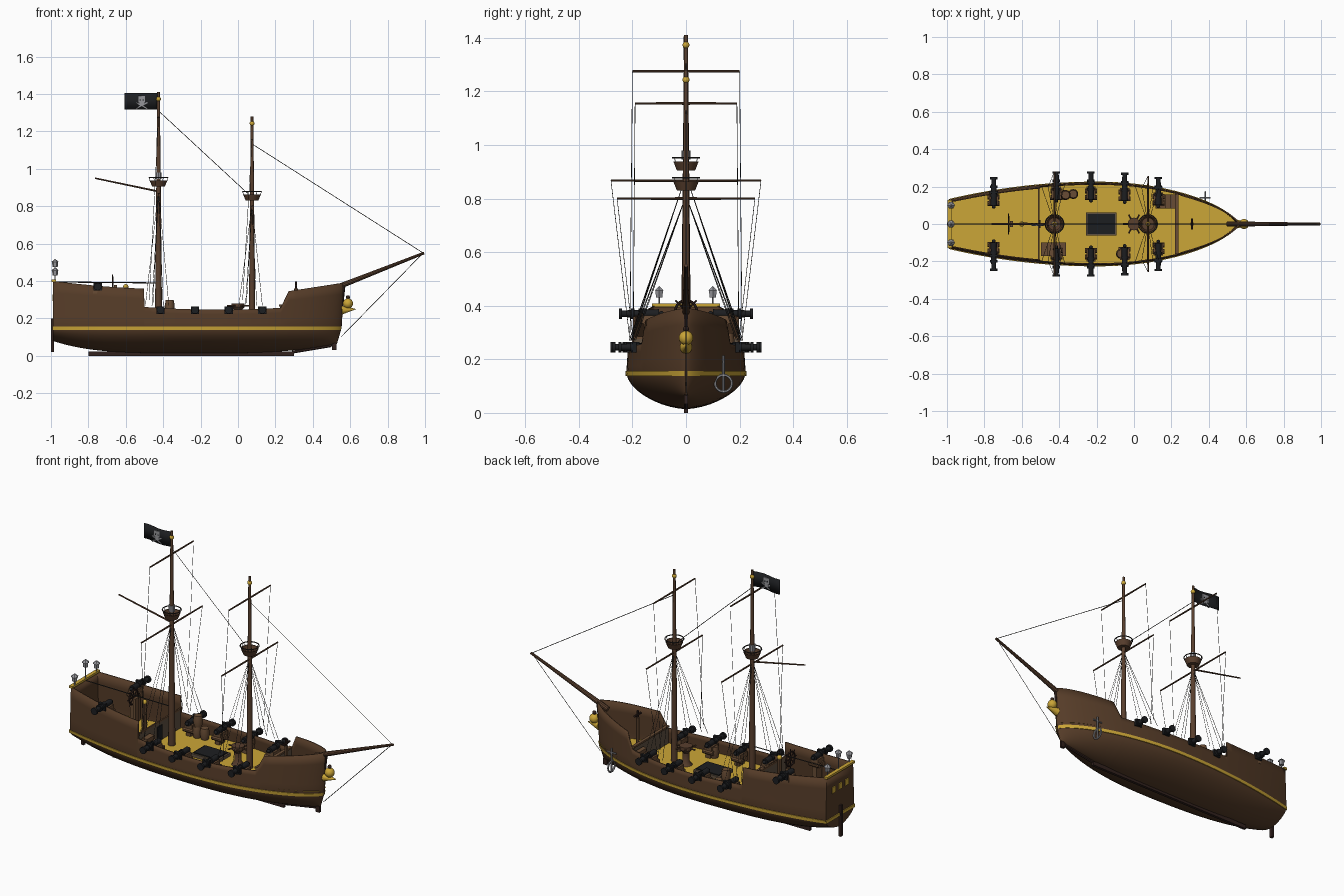
import bpy, bmesh, math
from mathutils import Vector, Matrix

if "Cube" in bpy.data.objects:
    bpy.data.objects.remove(bpy.data.objects["Cube"])

def material(name, *rgb):
    m = bpy.data.materials.new(name)
    m.use_nodes = True
    m.diffuse_color = (*rgb, 1)
    m.node_tree.nodes["Principled BSDF"].inputs["Base Color"].default_value = (*rgb, 1)
    return m

HULL = material("hull brown", .092, .045, .021)
SPAR = material("spar brown", .1, .05, .027)
WOOD = material("prop wood", .14, .073, .035)
PANEL = material("weathered timber", .12, .085, .055)
DARK = material("dark timber", .032, .016, .013)
GOLD = material("gold yellow", .6, .38, .038)
IRON = material("iron black", .012, .013, .015)
STEEL = material("steel grey", .3, .3, .32)
ROPE = material("rope charcoal", .03, .028, .026)

def finish(name, bm, mat, smooth=True):
    bmesh.ops.recalc_face_normals(bm, faces=bm.faces)
    me = bpy.data.meshes.new(name)
    bm.to_mesh(me)
    bm.free()
    me.materials.append(mat)
    ob = bpy.data.objects.new(name, me)
    bpy.context.collection.objects.link(ob)
    if smooth:
        bpy.ops.object.select_all(action='DESELECT')
        ob.select_set(True)
        bpy.context.view_layer.objects.active = ob
        bpy.ops.object.shade_smooth_by_angle(angle=math.radians(35))
    return ob

def rods(name, pairs, r1, mat, r2=None, sides=6):
    bm = bmesh.new()
    for p, q in pairs:
        p, q = Vector(p), Vector(q)
        turn = (q - p).to_track_quat('Z', 'Y').to_matrix().to_4x4()
        bmesh.ops.create_cone(bm, cap_ends=True, segments=sides, radius1=r1,
                              radius2=r1 if r2 is None else r2, depth=(q - p).length,
                              matrix=Matrix.Translation((p + q) / 2) @ turn)
    return finish(name, bm, mat)

def boxes(name, items, mat, tilt=0):
    bm = bmesh.new()
    for c, s in items:
        bmesh.ops.create_cube(bm, size=1, matrix=Matrix.Translation(c)
                              @ Matrix.Rotation(tilt, 4, 'Y') @ Matrix.Diagonal((*s, 1)))
    return finish(name, bm, mat, False)

def ball(name, c, r, mat):
    bm = bmesh.new()
    bmesh.ops.create_uvsphere(bm, u_segments=16, v_segments=10, radius=r, matrix=Matrix.Translation(c))
    return finish(name, bm, mat)

def lathe(name, c, profile, mat, sides=16):
    bm = bmesh.new()
    vs = [bm.verts.new((r, 0, z)) for r, z in profile]
    es = [bm.edges.new(p) for p in zip(vs, vs[1:])]
    bmesh.ops.spin(bm, geom=vs + es, axis=(0, 0, 1), cent=(0, 0, 0), steps=sides, angle=math.tau)
    bmesh.ops.remove_doubles(bm, verts=bm.verts, dist=.0005)
    bmesh.ops.translate(bm, verts=bm.verts, vec=c)
    return finish(name, bm, mat)

def ring(name, c, r, thick, mat, axis='Z'):
    bpy.ops.mesh.primitive_torus_add(location=c, major_radius=r, minor_radius=thick,
                                     major_segments=24, minor_segments=6,
                                     rotation=(0, math.pi / 2 if axis == 'X' else 0, 0))
    ob = bpy.context.object
    ob.name = name
    ob.data.materials.append(mat)

# Hull shape rules: beam, bottom line, sheer line, half width at a height, bow rake
WALE, DECK = .15, .17
def beam(x):
    if x < -.2:
        return .223 - .093 * ((-.2 - x) / .79) ** 2
    return max(.223 * max(0, 1 - ((x + .2) / .766) ** 2) ** .68, .002)

def low(x):
    return .014 + (.066 * ((-.2 - x) / .79) ** 4 if x < -.2 else .05 * ((x + .2) / .766) ** 3)

def top(x):
    if x < -.502:
        return .36 + .04 * ((-.502 - x) / .486) ** 1.5
    return .247 + .09 * (x + .1) ** 2 if x < .232 else .34 + .05 * (x - .232) / .33

def half(x, z):
    if z >= WALE:
        return beam(x) * (1 - .3 * (z - WALE))
    u = (z - low(x)) / (WALE - low(x))
    return beam(x) * max(0, 1 - (1 - u) ** 1.75) ** .6

def rake(x, z):
    return x - max(0, x) / .56 * (.02 * max(0, 1 - z / .36) + .035 * max(0, 1 - z / WALE))

def span(a, b, n):
    return [a + (b - a) * i / n for i in range(n + 1)]

def loft(rings):
    bm = bmesh.new()
    rows = [[bm.verts.new(p) for p in r] for r in rings]
    for a, b in zip(rows, rows[1:]):
        for i in range(len(a) - 1):
            bm.faces.new((a[i], a[i + 1], b[i + 1], b[i]))
    return bm, rows

def section(x):
    zs = [low(x) + (WALE - low(x)) * (1 - math.cos(a)) for a in span(0, math.pi / 2, 9)]
    zs += span(WALE, top(x), 4)[1:]
    side = [(rake(x, z), half(x, z), z) for z in zs]
    return [(a, -b, c) for a, b, c in side[:0:-1]] + side

BOW = [.566 - .334 * t * t for t in span(1, 0, 16)]
STATIONS = span(-.988, -.504, 12) + span(-.5, .23, 16) + BOW
bm, rows = loft([section(x) for x in STATIONS])
bm.faces.new(rows[0])
hull = finish("hull", bm, HULL)
shell = hull.modifiers.new("planking", 'SOLIDIFY')
shell.thickness = .007

# Gold wale stripe on both sides and across the transom
for s, label in ((-1, "right"), (1, "left")):
    bm, rows = loft([[(rake(x, z), s * (half(x, z) + d), z) for d, z in
                      ((-.004, .138), (.004, .138), (.004, .156), (-.004, .156))] for x in STATIONS])
    finish(label + "_wale_stripe", bm, GOLD)
boxes("stern_stripe", [((-.989, 0, .147), (.008, .26, .018))], GOLD)
boxes("stern_rail", [((-.985, 0, .402), (.022, .255, .012))], GOLD)
boxes("stern_windows", [((-.99, y, .31), (.006, .03, .035)) for y in (-.06, 0, .06)], GOLD)

# Deck and bulkheads
bm, rows = loft([[(x, -half(x, DECK) + .002, DECK), (x, half(x, DECK) - .002, DECK)]
                 for x in span(-.984, .545, 40)])
finish("deck", bm, GOLD, False)
for name, x, h, thick in (("aft_bulkhead", -.508, .11, .008), ("fore_bulkhead", .228, .1, .018)):
    w = 2 * half(x, .28) - .012
    boxes(name, [((x, 0, DECK + h / 2), (.006, w, h))], PANEL)
    boxes(name + "_rail", [((x, 0, DECK + h), (thick, w, .01))], WOOD)
boxes("cabin_door", [((-.503, 0, .215), (.006, .045, .085))], IRON)

# Keel, stem and rudder
boxes("keel", [((-.25, 0, .012), (1.1, .016, .024))], DARK)
rods("stem_post", [((.49, 0, .05), (.54, 0, .14)), ((.54, 0, .14), (.566, 0, .37)),
                   ((.29, 0, .02), (.5, 0, .055))], .008, DARK)
boxes("stem_foot", [((.515, 0, .05), (.025, .016, .035))], DARK)
boxes("rudder", [((-.992, 0, .11), (.016, .018, .18))], DARK)

# Masts with yards, lookout nests and rigging
for label, x, tip, r, nest, yards in (
        ("main", -.425, 1.41, .02, .905, ((1.275, .2), (.867, .28))),
        ("fore", .075, 1.28, .018, .83, ((1.155, .19), (.8, .257)))):
    rods(label + "_mast", [((x, 0, .1), (x, 0, tip))], r, SPAR, .007, 12)
    ball(label + "_mast_ball", (x, 0, tip - .037), .013, GOLD)
    for n, (z, w) in zip(("upper", "lower"), yards):
        for s in (-1, 1):
            rods(f"{label}_{n}_yard_{'left' if s > 0 else 'right'}",
                 [((x, 0, z), (x, s * w, z))], .005, SPAR, .004, 8)
    lathe(label + "_nest", (x, 0, nest),
          ((0, 0), (.034, 0), (.047, .033), (.042, .033), (.034, .008), (0, .008)), SPAR)
    ring(label + "_nest_rail", (x, 0, nest + .048), .05, .003, ROPE)
    rods(label + "_nest_posts", [((x + .045 * math.cos(a), .045 * math.sin(a), nest + .03),
                                  (x + .05 * math.cos(a), .05 * math.sin(a), nest + .048))
                                 for a in span(0, math.tau, 6)[1:]], .0015, ROPE)
    lines = []
    for s in (-1, 1):
        for dx in (-.07, -.035, .025, .055):
            lines.append(((x, 0, nest - .02), (x + dx, s * half(x + dx, .25), .27)))
        (z1, w1), (z2, w2) = yards
        lines.append(((x, s * w1, z1), (x - .05, s * half(x, .25), .3)))
        lines.append(((x, s * w2, z2), (x - .03, s * half(x, .25), .27)))
    rods(label + "_rigging", lines, .0012, ROPE, sides=4)
rods("main_mast_band", [((-.425, 0, .945), (-.425, 0, .98))], .017, STEEL, sides=10)
rods("gaff", [((-.43, 0, .88), (-.765, 0, .95))], .005, SPAR, .004, 8)
rods("boom", [((-.43, 0, .39), (-.975, 0, .395))], .003, ROPE, sides=6)
rods("bowsprit", [((.5, 0, .355), (.995, 0, .55))], .015, SPAR, .007, 10)
rods("stays", [((-.425, 0, 1.31), (.05, 0, .87)), ((.08, 0, 1.13), (.99, 0, .55)),
               ((.99, 0, .55), (.55, 0, .1))], .0017, ROPE, sides=4)

# Flag with a pale skull and crossed bones on both faces
def wave(x):
    return .008 * math.sin((x + .43) * 30)
bm, rows = loft([[(x, wave(x), 1.318), (x, wave(x), 1.405)] for x in span(-.608, -.428, 12)])
flag = finish("flag", bm, IRON)
flag.modifiers.new("cloth", 'SOLIDIFY').thickness = .002
EX = -.515
for s, label in ((-1, "front"), (1, "back")):
    y = wave(EX) + s * .0035
    boxes(label + "_skull", [((EX, y, 1.372), (.038, .004, .034)), ((EX, y, 1.35), (.024, .004, .016))], STEEL)
    boxes(label + "_skull_eyes", [((EX + d, y + s * .002, 1.368), (.007, .002, .007))
                                  for d in (-.008, .008)], IRON)
    for t in (-1, 1):
        boxes(f"{label}_bone_{'a' if t > 0 else 'b'}", [((EX, y, 1.338), (.07, .004, .007))], STEEL, t * .5)

# Figurehead under the bowsprit
ball("figurehead_body", (.588, 0, .28), .027, GOLD)
ball("figurehead_head", (.588, 0, .313), .011, DARK)
rods("figurehead_beak", [((.555, 0, .245), (.63, 0, .25))], .024, GOLD, .001, 10)

# Guns on carriages, mirrored across the deck
for i, (x, z, muzzle) in enumerate(((-.75, .37, .25), (-.415, .245, .282), (-.23, .245, .282),
                                    (-.05, .245, .275), (.13, .245, .252))):
    for s, label in ((-1, "right"), (1, "left")):
        n = f"{label}_gun_{i + 1}"
        back = muzzle - .15
        rods(n + "_barrel", [((x, s * back, z), (x, s * muzzle, z))], .017, IRON, .012, 12)
        rods(n + "_bands", [((x, s * (muzzle - d), z), (x, s * (muzzle - d - .012), z))
                            for d in (0, .045, .09)], .02, IRON, sides=12)
        ball(n + "_knob", (x, s * (back - .008), z), .01, IRON)
        boxes(n + "_carriage", [((x, s * (back + .035), z - .022), (.05, .065, .03)),
                                ((x, s * (back + .03), (DECK + z - .03) / 2), (.03, .05, z - .03 - DECK))], WOOD)
        rods(n + "_wheels", [((x - .032, s * (back + d), z - .042), (x + .032, s * (back + d), z - .042))
                             for d in (.01, .045)], .014, WOOD, sides=10)
        boxes(n + "_port", [((x, s * (half(x, z) + .004), z), (.044, .014, .04))], IRON)

# Hatch, stairs, casks and capstan
boxes("hatch_frame", [((-.175, 0, .178), (.165, .125, .02))], PANEL)
boxes("hatch_grate", [((-.175, 0, .19), (.145, .105, .008))], IRON)
boxes("aft_stairs", [((-.48 + .033 * i, -.135, DECK + .042 - .011 * i), (.033, .07, .085 - .022 * i))
                     for i in range(4)], WOOD)
boxes("fore_stairs", [((.205 - .026 * i, .12, DECK + .038 - .01 * i), (.026, .075, .076 - .02 * i))
                      for i in range(4)], WOOD)
CASK = ((0, 0), (.021, 0), (.027, .032), (.021, .064), (0, .064))
for i, c in enumerate(((-.37, .155, .17), (-.365, .155, .235), (-.325, .16, .17), (-.07, -.16, .17))):
    lathe(f"cask_{i + 1}", c, CASK, WOOD, 12)
lathe("capstan", (0, 0, DECK), ((0, 0), (.034, 0), (.02, .02), (.018, .07), (.034, .09), (.034, .11), (0, .11)), SPAR)
rods("capstan_bars", [((0, 0, .268), (.058 * math.cos(a), .058 * math.sin(a), .268))
                      for a in span(0, math.tau, 6)[1:]], .005, SPAR)

# Steering wheel, compass stand and bow bell post
WX, WZ = -.67, .38
ring("wheel_rim", (WX, 0, WZ), .04, .005, DARK, 'X')
rods("wheel_spokes", [((WX, 0, WZ), (WX, .056 * math.cos(a), WZ + .056 * math.sin(a)))
                      for a in span(0, math.tau, 8)[1:]], .003, DARK)
boxes("wheel_stand", [((WX + .014, 0, .275), (.016, .03, .21))], WOOD)
rods("compass_stand", [((-.6, 0, DECK), (-.6, 0, .365))], .014, WOOD, sides=10)
ball("compass", (-.6, 0, .37), .014, GOLD)
rods("bell_post", [((.31, 0, DECK), (.31, 0, .36))], .01, WOOD, sides=8)
rods("bell_bracket", [((.31, 0, .36), (.31, 0, .398)), ((.31, -.03, .375), (.31, .03, .375))], .006, DARK, sides=8)

# Lanterns at the stern
for i, (y, z) in enumerate(((-.1, .43), (0, .475), (.1, .43))):
    lathe(f"lantern_{i + 1}", (-.978, y, z), ((0, 0), (.014, 0), (.016, .026), (.021, .026), (0, .044)), STEEL, 6)
    rods(f"lantern_{i + 1}_post", [((-.978, y, .4), (-.978, y, z))], .003, STEEL)

# Anchor hung on the left bow
ring("anchor_ring", (.38, .14, .11), .031, .005, STEEL, 'X')
rods("anchor_shank", [((.38, .14, .08), (.38, .14, .215)), ((.35, .14, .19), (.41, .14, .19))], .005, STEEL)
